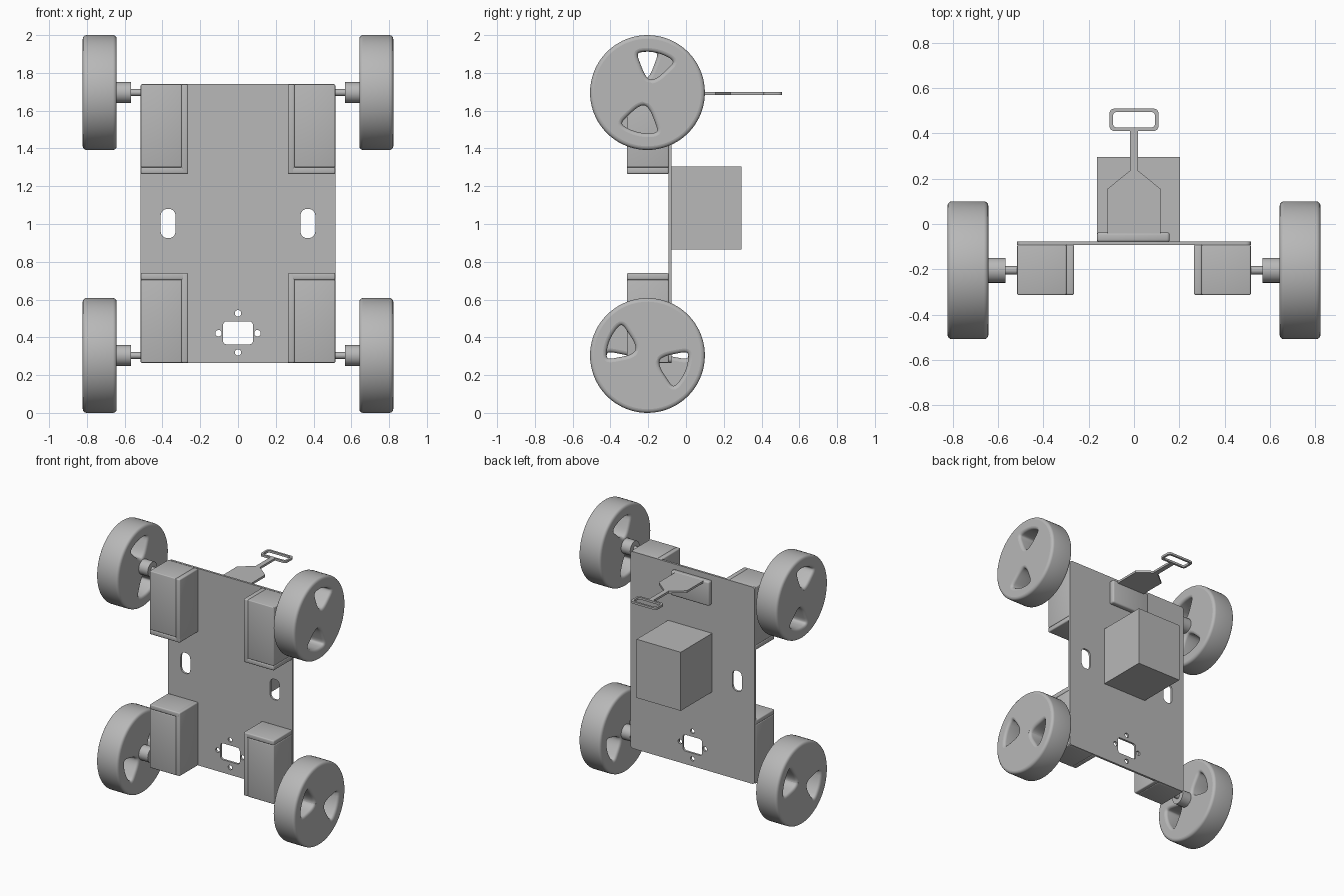
import bpy, bmesh, math
from mathutils import Matrix, Vector

cube = bpy.data.objects.get("Cube")
if cube:
    bpy.data.objects.remove(cube, do_unlink=True)

grey = bpy.data.materials.new("plain_grey")
grey.use_nodes = True
colour = (0.48, 0.48, 0.48, 1)
grey.diffuse_color = colour
grey.node_tree.nodes["Principled BSDF"].inputs["Base Color"].default_value = colour

# Orientation of a flat profile: the axis its thickness runs along
FACING = {
    "X": Matrix(((0, 0, 1), (1, 0, 0), (0, 1, 0))),
    "Y": Matrix(((1, 0, 0), (0, 0, -1), (0, 1, 0))),
    "Z": Matrix.Identity(3),
}


def finish(obj, angle=35):
    obj.data.materials.clear()
    obj.data.materials.append(grey)
    bpy.ops.object.select_all(action="DESELECT")
    obj.select_set(True)
    bpy.context.view_layer.objects.active = obj
    bpy.ops.object.shade_smooth_by_angle(angle=math.radians(angle))
    return obj


def fillet(points, radius, steps=6):
    """Round every corner of a closed polygon."""
    out = []
    for i, p in enumerate(points):
        p = Vector(p)
        ends = []
        for q in (points[i - 1], points[(i + 1) % len(points)]):
            d = Vector(q) - p
            ends.append(p + d.normalized() * min(radius, d.length * 0.499))
        for k in range(steps + 1):
            t = k / steps
            out.append(ends[0] * (1 - t) ** 2 + p * 2 * t * (1 - t) + ends[1] * t * t)
    return out


def rounded_rect(u0, u1, v0, v1, radius):
    return fillet([(u0, v0), (u1, v0), (u1, v1), (u0, v1)], radius)


def circle(u, v, r, n=24):
    return [Vector((u + r * math.cos(2 * math.pi * i / n),
                    v + r * math.sin(2 * math.pi * i / n))) for i in range(n)]


def sheet(name, outlines, thickness, facing, centre, bevel=0.0):
    """Solid sheet from an outline and its holes; bevel grows the outline."""
    curve = bpy.data.curves.new(name, "CURVE")
    curve.dimensions = "2D"
    curve.fill_mode = "BOTH"
    curve.extrude = thickness / 2 - bevel
    curve.bevel_depth = bevel
    curve.bevel_resolution = 3
    for pts in outlines:
        spline = curve.splines.new("POLY")
        spline.points.add(len(pts) - 1)
        for sp, p in zip(spline.points, pts):
            sp.co = (p.x, p.y, 0, 1)
        spline.use_cyclic_u = True
    obj = bpy.data.objects.new(name, curve)
    bpy.context.collection.objects.link(obj)
    obj.matrix_world = Matrix.Translation(centre) @ FACING[facing].to_4x4()
    bpy.ops.object.select_all(action="DESELECT")
    obj.select_set(True)
    bpy.context.view_layer.objects.active = obj
    bpy.ops.object.convert(target="MESH")
    return finish(bpy.context.view_layer.objects.active)


def box(name, lo, hi, bevel=0.0):
    lo, hi = Vector(lo), Vector(hi)
    bm = bmesh.new()
    size = Matrix.Diagonal([abs(c) for c in hi - lo]).to_4x4()
    bmesh.ops.create_cube(bm, size=1, matrix=Matrix.Translation((lo + hi) / 2) @ size)
    if bevel:
        bmesh.ops.bevel(bm, geom=bm.edges[:], offset=bevel, segments=3,
                        affect="EDGES", profile=0.5)
    mesh = bpy.data.meshes.new(name)
    bm.to_mesh(mesh)
    bm.free()
    obj = bpy.data.objects.new(name, mesh)
    bpy.context.collection.objects.link(obj)
    return finish(obj)


def rod(name, x0, x1, radius, y, z):
    return sheet(name, [circle(0, 0, radius, 32)], abs(x1 - x0), "X",
                 ((x0 + x1) / 2, y, z))


# Chassis plate with slots, a rounded window and four screw holes
MID = 1.0025
holes = [rounded_rect(s * 0.37 - 0.04, s * 0.37 + 0.04, 0.925, 1.08, 0.045) for s in (-1, 1)]
holes.append(rounded_rect(-0.08, 0.08, 0.362, 0.485, 0.025))
holes += [circle(u, v, 0.017) for u, v in
          ((0, 0.527), (0, 0.32), (-0.103, 0.422), (0.103, 0.422))]
sheet("chassis_plate", [rounded_rect(-0.515, 0.515, 0.265, 1.74, 0.025)] + holes,
      0.016, "Y", (0, -0.085, 0))

# Payload block on the back
box("payload_block", (-0.163, -0.077, 0.865), (0.203, 0.295, 1.304))

# Tow handle: flat paddle with a looped grip, on a thick mounting flange
half = [(0.117, -0.06), (0.117, 0.155), (0.018, 0.235), (0.018, 0.415)]
paddle = [Vector(p) for p in half] + [Vector((-u, v)) for u, v in reversed(half)]
sheet("handle_paddle", [paddle], 0.016, "Z", (0, 0, 1.692))
sheet("handle_grip", [rounded_rect(-0.108, 0.108, 0.41, 0.509, 0.025),
                      rounded_rect(-0.093, 0.093, 0.425, 0.494, 0.02)],
      0.016, "Z", (0, 0, 1.692))
box("handle_flange", (-0.163, -0.08, 1.52), (0.157, -0.036, 1.702), 0.012)

# Wheels, axles and motor boxes at the four corners
WHEEL_Y, R, EDGE = -0.204, 0.304, 0.02
fan = fillet([(-0.035, 0.05), (0.035, 0.05), (0.14, 0.207), (0, 0.245), (-0.14, 0.207)], 0.07)

for side, s in (("left", 1), ("right", -1)):
    for level, k, wheel_z, turn in (("upper", 1, 1.696, 13), ("lower", -1, R, 113)):
        tag = f"{level}_{side}"
        windows = []
        for extra in (0, 180):
            rot = Matrix.Rotation(-math.radians(s * turn + extra), 2)
            windows.append([rot @ p for p in fan])
        sheet("wheel_" + tag, [circle(0, 0, R - EDGE, 72)] + windows, 0.18, "X",
              (s * 0.732, WHEEL_Y, wheel_z), EDGE)
        rod("hub_" + tag, s * 0.567, s * 0.822, 0.055, WHEEL_Y, wheel_z)
        rod("axle_" + tag, s * 0.50, s * 0.58, 0.018, WHEEL_Y, wheel_z)

        # Motor housing with bracket walls towards the middle of the plate
        outer, inner = MID + k * 0.7375, MID + k * 0.2625
        front, back = -0.313, -0.092
        box("motor_box_" + tag, (s * 0.515, front, outer),
            (s * 0.298, back, inner + k * 0.035), 0.006)
        box("bracket_side_" + tag, (s * 0.3, front, outer), (s * 0.264, back, inner), 0.008)
        box("bracket_end_" + tag, (s * 0.515, front, inner + k * 0.036),
            (s * 0.264, back, inner), 0.008)
